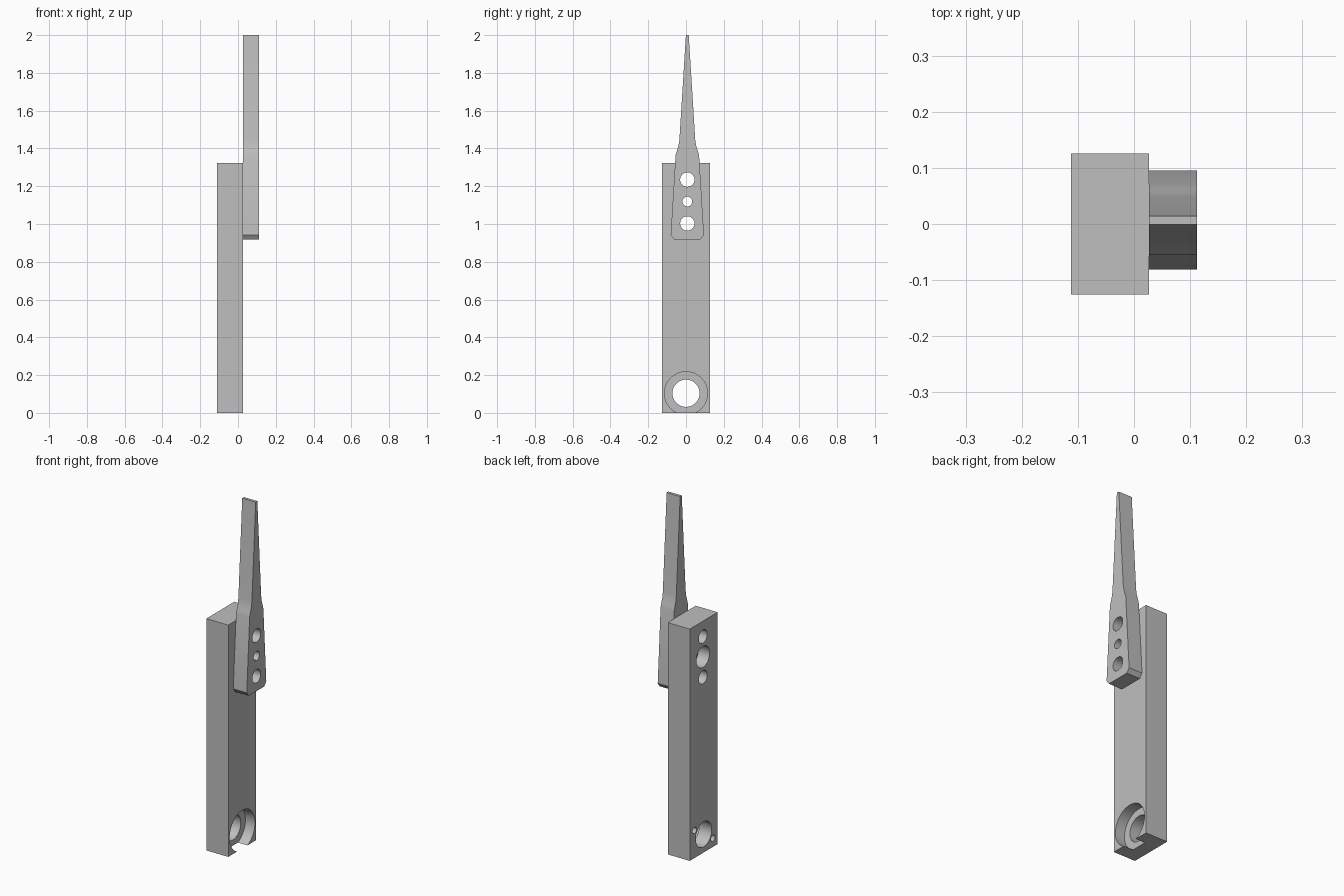
import bpy
import bmesh
from math import pi, radians
from mathutils import Matrix, Vector

if "Cube" in bpy.data.objects:
    bpy.data.objects.remove(bpy.data.objects["Cube"], do_unlink=True)

grey = bpy.data.materials.new("plain grey")
grey.use_nodes = True
grey.diffuse_color = (0.52, 0.52, 0.52, 1)
grey.node_tree.nodes["Principled BSDF"].inputs["Base Color"].default_value = grey.diffuse_color

BACK, JOINT, OUTER = -0.112, 0.027, 0.112   # x of the bar's back, mating plane, blade's face
HALF, TOP = 0.126, 1.323                    # bar half width and height
BLADE_Y = 0.007                             # centre line of the blade
EXTRA = 0.05                                # overshoot of open cutters


def add_object(name, bm):
    bmesh.ops.recalc_face_normals(bm, faces=bm.faces)
    mesh = bpy.data.meshes.new(name)
    bm.to_mesh(mesh)
    bm.free()
    mesh.materials.append(grey)
    obj = bpy.data.objects.new(name, mesh)
    bpy.context.collection.objects.link(obj)
    return obj


def prism(name, outline, x0, x1):
    """Extrude a (y, z) outline along x."""
    bm = bmesh.new()
    face = bm.faces.new([bm.verts.new((x0, y, z)) for y, z in outline])
    side = bmesh.ops.extrude_face_region(bm, geom=[face])["geom"]
    moved = [v for v in side if isinstance(v, bmesh.types.BMVert)]
    bmesh.ops.translate(bm, verts=moved, vec=Vector((x1 - x0, 0, 0)))
    return add_object(name, bm)


def drill(obj, y, z, radius, x0, x1):
    """Cut a round hole along x from x0 to x1."""
    bm = bmesh.new()
    place = Matrix.Translation(((x0 + x1) / 2, y, z)) @ Matrix.Rotation(pi / 2, 4, 'Y')
    bmesh.ops.create_cone(bm, cap_ends=True, segments=48, radius1=radius,
                          radius2=radius, depth=x1 - x0, matrix=place)
    cutter = add_object("hole_cutter", bm)
    cutter.hide_render = True
    mod = obj.modifiers.new("hole", 'BOOLEAN')
    mod.operation, mod.solver, mod.object = 'DIFFERENCE', 'EXACT', cutter
    bpy.ops.object.select_all(action='DESELECT')
    bpy.context.view_layer.objects.active = obj
    obj.select_set(True)
    bpy.ops.object.modifier_apply(modifier=mod.name)
    bpy.data.objects.remove(cutter, do_unlink=True)


# Long rectangular bar
bar = prism("mounting_bar", [(-HALF, 0), (HALF, 0), (HALF, TOP), (-HALF, TOP)], BACK, JOINT)

# Tapered blade: half profile mirrored about its centre line
half = [(0.070, 0.918), (0.088, 0.942), (0.062, 1.365), (0.056, 1.385),
        (0.047, 1.415), (0.042, 1.445), (0.0075, 2.0)]
outline = [(BLADE_Y + w, z) for w, z in half] + [(BLADE_Y - w, z) for w, z in reversed(half)]
blade = prism("tapered_blade", outline, JOINT, OUTER)

# Fastening holes through both parts
for z, radius in ((1.003, 0.038), (1.119, 0.026), (1.235, 0.038)):
    for part in (bar, blade):
        drill(part, BLADE_Y, z, radius, BACK - EXTRA, OUTER + EXTRA)
drill(bar, BLADE_Y, 1.119, 0.06, BACK - EXTRA, BACK + 0.07)

# Pivot hole with a recess that breaks through the bottom end
PIVOT_Z = 0.104
drill(bar, 0, PIVOT_Z, 0.072, BACK - EXTRA, JOINT + EXTRA)
drill(bar, 0, PIVOT_Z, 0.114, JOINT - 0.06, JOINT + EXTRA)

# Two blind screw holes beside the pivot, on the back
for side in (-1, 1):
    drill(bar, side * 0.083, PIVOT_Z + side * 0.054, 0.018, BACK - EXTRA, BACK + 0.05)

# Smooth hole walls, sharp edges
for part in (bar, blade):
    bpy.ops.object.select_all(action='DESELECT')
    part.select_set(True)
    bpy.context.view_layer.objects.active = part
    bpy.ops.object.shade_smooth_by_angle(angle=radians(20))
